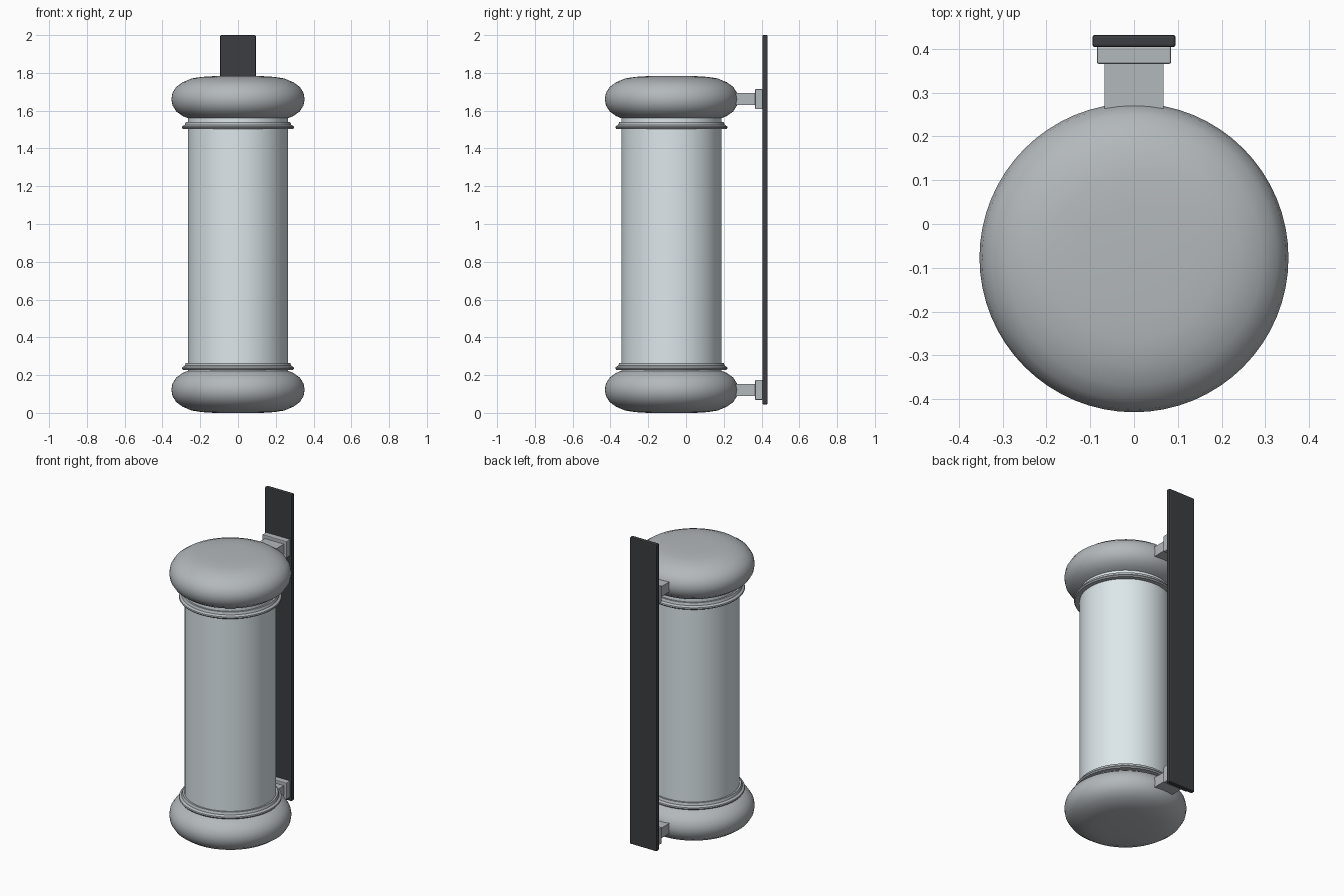
import bpy, math

if "Cube" in bpy.data.objects:
    bpy.data.objects.remove(bpy.data.objects["Cube"])

AXIS_Y = -0.077  # vertical axis of the lamp body


def material(name, rgb):
    m = bpy.data.materials.new(name)
    m.diffuse_color = (*rgb, 1)
    m.use_nodes = True
    m.node_tree.nodes["Principled BSDF"].inputs["Base Color"].default_value = m.diffuse_color
    return m


METAL = material("metal", (0.45, 0.48, 0.50))
GLASS = material("pale_glass", (0.72, 0.80, 0.83))
DARK = material("dark_metal", (0.045, 0.048, 0.052))


def lathe(name, profile, z, mat, closed=False, n=64):
    """Revolve (radius, height) points, listed bottom to top, round the body axis."""
    verts, faces = [], []
    for r, h in profile:
        for i in range(n):
            a = 2 * math.pi * i / n
            verts.append((r * math.cos(a), r * math.sin(a), h))
    rows = len(profile)
    for j in range(rows if closed else rows - 1):
        k = (j + 1) % rows
        for i in range(n):
            i2 = (i + 1) % n
            faces.append((j * n + i, j * n + i2, k * n + i2, k * n + i))
    if not closed:
        faces.append(tuple(reversed(range(n))))
        faces.append(tuple(range((rows - 1) * n, rows * n)))
    me = bpy.data.meshes.new(name)
    me.from_pydata(verts, [], faces)
    me.materials.append(mat)
    ob = bpy.data.objects.new(name, me)
    ob.location = (0, AXIS_Y, z)
    bpy.context.collection.objects.link(ob)
    bpy.ops.object.select_all(action='DESELECT')
    ob.select_set(True)
    bpy.context.view_layer.objects.active = ob
    bpy.ops.object.shade_smooth_by_angle(angle=math.radians(35))
    return ob


def box(name, x, y0, y1, z0, z1, mat, bevel=0):
    """Box of half width x between the given y and z limits."""
    bpy.ops.mesh.primitive_cube_add(size=1, location=(0, (y0 + y1) / 2, (z0 + z1) / 2))
    ob = bpy.context.object
    ob.name = name
    ob.scale = (2 * x, y1 - y0, z1 - z0)
    bpy.ops.object.transform_apply(location=False, rotation=False, scale=True)
    ob.data.materials.append(mat)
    if bevel:
        b = ob.modifiers.new("bevel", 'BEVEL')
        b.width = bevel
        b.segments = 2
    return ob


# Rounded cap: upper half of the profile, mirrored for the lower half
upper = [(0.353, 0), (0.347, 0.033), (0.327, 0.065), (0.292, 0.090),
         (0.243, 0.110), (0.19, 0.118), (0.125, 0.122)]
cap = [(r, -h) for r, h in reversed(upper[1:])] + upper

# Flared collar ring, the same way up at both ends
collar = [(0.25, 0), (0.292, 0), (0.297, 0.007), (0.295, 0.014),
          (0.282, 0.022), (0.276, 0.037), (0.25, 0.037)]

for label, cap_z, collar_z in (("lower", 0.122, 0.228), ("upper", 1.661, 1.503)):
    lathe(label + "_cap", cap, cap_z, METAL)
    lathe(label + "_collar", collar, collar_z, METAL, closed=True)
    # Wall bracket: arm and pad
    box(label + "_arm", 0.067, 0.20, 0.37, cap_z - 0.032, cap_z + 0.032, METAL)
    box(label + "_pad", 0.085, 0.366, 0.406, cap_z - 0.053, cap_z + 0.053, METAL, 0.004)

# Glass tube
lathe("tube", [(0.265, 0.15), (0.265, 1.62)], 0, GLASS)

# Back plate
box("back_plate", 0.095, 0.404, 0.432, 0.045, 2.0, DARK, 0.006)
